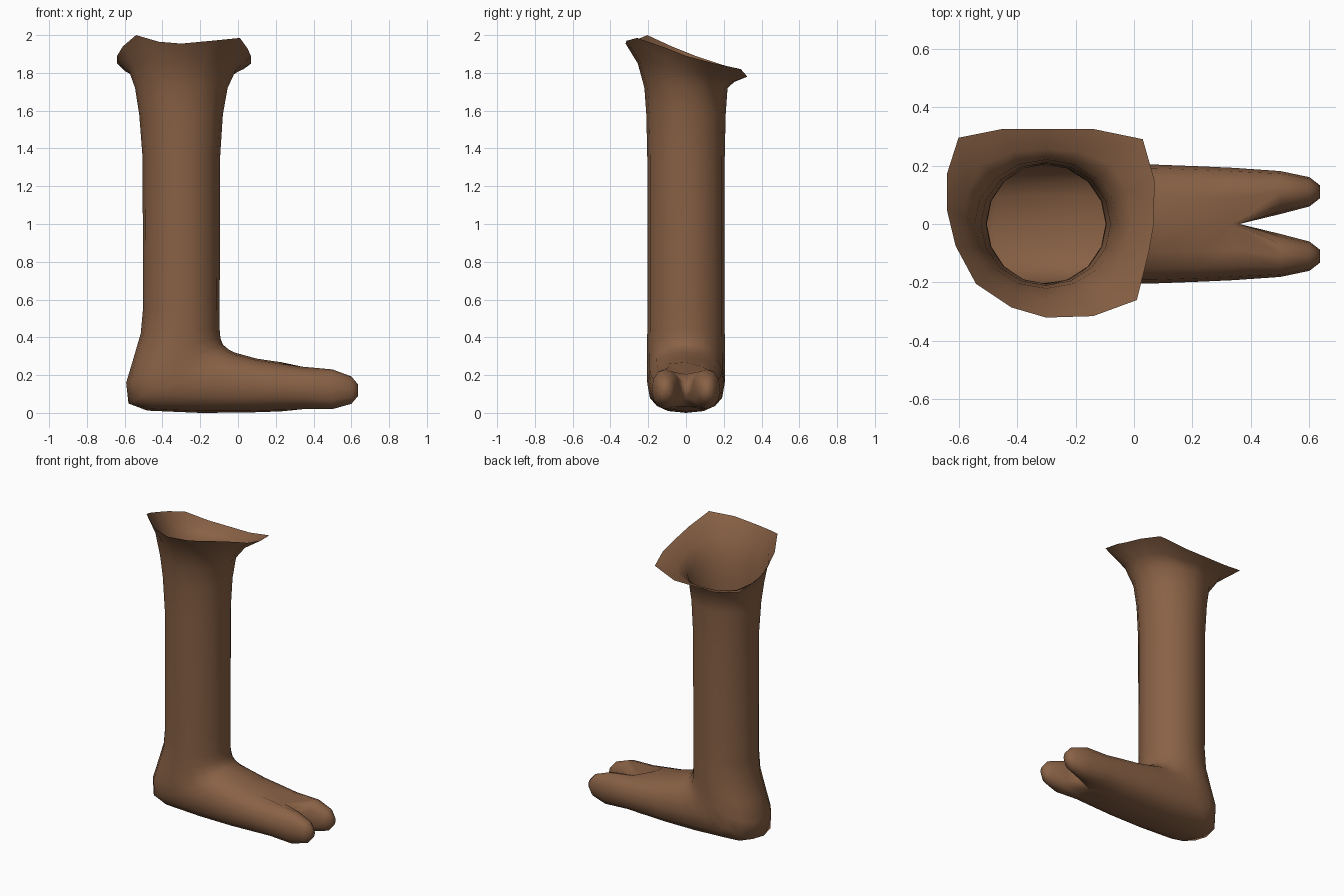
import bpy, bmesh, math
from mathutils import Vector

if "Cube" in bpy.data.objects:
    bpy.data.objects.remove(bpy.data.objects["Cube"])

N = 16
skin = bpy.data.materials.new("brown skin")
skin.diffuse_color = (0.25, 0.12, 0.06, 1)
skin.use_nodes = True
skin.node_tree.nodes["Principled BSDF"].inputs["Base Color"].default_value = skin.diffuse_color
bm = bmesh.new()


def spow(v, p):
    return math.copysign(abs(v) ** p, v)


def add_ring(coords):
    return [bm.verts.new(c) for c in coords]


def section(ax, az, bx, bz, hw, p):
    """Rounded cross-section between front/top point a and back/bottom point b."""
    a, b = Vector((ax, 0, az)), Vector((bx, 0, bz))
    out = []
    for k in range(N):
        t = 2 * math.pi * k / N
        out.append((a + b) / 2 + (a - b) / 2 * spow(math.cos(t), p)
                   + Vector((0, hw * spow(math.sin(t), p), 0)))
    return out


def bridge(r0, r1):
    n = len(r0)
    for k in range(n):
        bm.faces.new((r0[k], r0[(k + 1) % n], r1[(k + 1) % n], r1[k]))


# Irregular flared rim at the open top
rim = [Vector(c) for c in (
    (.068, 0, 1.89), (.07, .15, 1.85), (.03, .29, 1.82), (-.14, .325, 1.78),
    (-.3, .325, 1.78), (-.45, .325, 1.78), (-.6, .295, 1.81), (-.64, .17, 1.85),
    (-.64, .05, 1.89), (-.61, -.075, 1.94), (-.54, -.205, 2.0), (-.42, -.285, 1.965),
    (-.3, -.32, 1.955), (-.14, -.315, 1.97), (.01, -.26, 1.985), (.05, -.1, 1.93))]
neck = section(-.055, 1.72, -.545, 1.72, .22, 1)
flare = [Vector((a.x + (b.x - a.x) * .35, a.y + (b.y - a.y) * .35, a.z + (b.z - a.z) * .55))
         for a, b in zip(neck, rim)]
rings = [rim, flare, neck]

# Leg, ankle, heel fan and instep: front x, z, back x, z, half width, squareness
for s in ((-.08, 1.58, -.523, 1.58, .21, 1), (-.095, 1.35, -.505, 1.35, .205, 1),
          (-.097, .55, -.503, .55, .205, 1), (-.097, .44, -.515, .42, .205, 1),
          (-.093, .395, -.553, .29, .206, .95), (-.08, .362, -.592, .16, .206, .88),
          (-.065, .348, -.58, .05, .206, .82), (-.045, .333, -.48, .012, .206, .8),
          (-.02, .32, -.2, .0, .205, .8), (.1, .287, .05, .002, .203, .8),
          (.23, .268, .23, .008, .197, .8)):
    rings.append(section(*s))

# Last whole ring, pinched on the middle line where the toes part
split = section(.34, .252, .34, .012, .192, .8)
split[0] = Vector((.34, 0, .205))
split[N // 2] = Vector((.345, 0, .035))
rings.append(split)

loops = [add_ring(r) for r in rings]
for r0, r1 in zip(loops, loops[1:]):
    bridge(r0, r1)

# Two toes growing from the halves of the last ring
last = loops[-1]
crotch = add_ring([(.36, 0, z) for z in (.08, .12, .16)])
for side in (1, -1):
    prev = [last[(side * k) % N] for k in range(9)] + crotch
    for x, outer, inner, z0, z1 in ((.5, .181, .034, .02, .23),
                                    (.6, .16, .06, .048, .193),
                                    (.636, .132, .088, .09, .15)):
        cur = []
        for j in range(12):
            t = math.radians(-30 + 30 * j)
            y = (outer + inner) / 2 + (outer - inner) / 2 * spow(math.sin(t), .9)
            z = (z0 + z1) / 2 + (z1 - z0) / 2 * spow(math.cos(t), .9)
            cur.append(bm.verts.new((x, side * y, z)))
        bridge(prev, cur)
        prev = cur
    bm.faces.new(prev)

bmesh.ops.recalc_face_normals(bm, faces=bm.faces[:])
for f in bm.faces:
    f.smooth = True
# Make sure the outside of the shell faces outward
bm.normal_update()
probe = max(bm.faces, key=lambda f: f.calc_center_median().x)
if probe.normal.x < 0:
    bmesh.ops.reverse_faces(bm, faces=bm.faces[:])

mesh = bpy.data.meshes.new("leg_with_two_toed_foot")
bm.to_mesh(mesh)
bm.free()
mesh.materials.append(skin)
leg = bpy.data.objects.new("leg_with_two_toed_foot", mesh)
bpy.context.collection.objects.link(leg)
